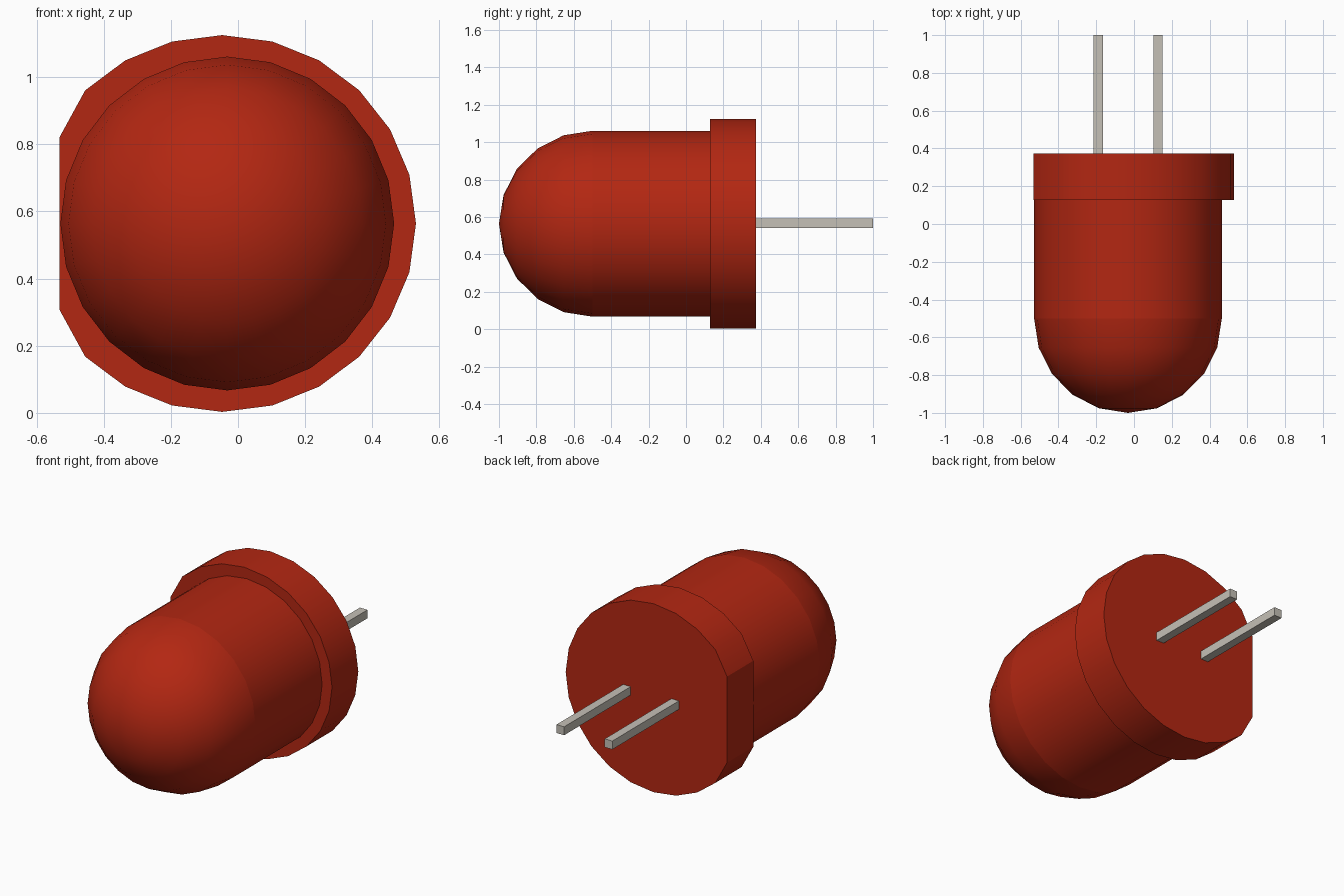
import bpy, bmesh
from math import sin, cos, tau, radians

cube = bpy.data.objects.get("Cube")
if cube:
    bpy.data.objects.remove(cube)

AXIS_Z = 0.564
SIDES = 24


def make_material(name, color, roughness):
    mat = bpy.data.materials.new(name)
    mat.use_nodes = True
    mat.diffuse_color = color
    shader = mat.node_tree.nodes["Principled BSDF"]
    shader.inputs["Base Color"].default_value = color
    shader.inputs["Roughness"].default_value = roughness
    return mat


red = make_material("red_plastic", (0.45, 0.02, 0.006, 1), 0.5)
metal = make_material("pin_metal", (0.56, 0.53, 0.47, 1), 0.5)


def finish(bm, name, mat, smooth=True):
    bmesh.ops.recalc_face_normals(bm, faces=bm.faces)
    for face in bm.faces:
        face.smooth = smooth
    mesh = bpy.data.meshes.new(name)
    bm.to_mesh(mesh)
    bm.free()
    mesh.materials.append(mat)
    obj = bpy.data.objects.new(name, mesh)
    bpy.context.collection.objects.link(obj)
    return obj


def bridge(bm, a, b):
    """Quads between two closed rings."""
    n = len(a)
    return [bm.faces.new((a[i], a[(i + 1) % n], b[(i + 1) % n], b[i])) for i in range(n)]


# Lens: straight barrel with a hemispherical nose
R, CX = 0.497, -0.032
bm = bmesh.new()


def ring(y, r):
    return [bm.verts.new((CX + r * cos(tau * i / SIDES), y, AXIS_Z + r * sin(tau * i / SIDES)))
            for i in range(SIDES)]


back = ring(0.2, R)
shoulder = ring(-0.5, R)
bridge(bm, back, shoulder)
bm.faces.new(back)
last = shoulder
for step in range(1, 5):
    a = radians(18 * step)
    nxt = ring(-0.5 - 0.5 * sin(a), R * cos(a))
    bridge(bm, last, nxt)
    last = nxt
tip = bm.verts.new((CX, -1.0, AXIS_Z))
for i in range(SIDES):
    bm.faces.new((last[i], last[(i + 1) % SIDES], tip))
# Crisp line where barrel meets nose, and around the back cap
for loop in (shoulder, back):
    for i in range(SIDES):
        bm.edges.get((loop[i], loop[(i + 1) % SIDES])).smooth = False
finish(bm, "lens", red)

# Flange: wide collar with one flat side
FX, RX, RZ, FLAT_X, FLAT_H = -0.047, 0.577, 0.561, -0.532, 0.256
outline = [(FX + RX * cos(tau * i / SIDES), AXIS_Z + RZ * sin(tau * i / SIDES))
           for i in range(-9, 10)]
outline = [(FLAT_X, AXIS_Z - FLAT_H)] + outline + [(FLAT_X, AXIS_Z + FLAT_H)]
bm = bmesh.new()
front = [bm.verts.new((x, 0.127, z)) for x, z in outline]
rear = [bm.verts.new((x, 0.374, z)) for x, z in outline]
bridge(bm, front, rear)
caps = [bm.faces.new(front), bm.faces.new(rear)]
for cap in caps:
    for edge in cap.edges:
        edge.smooth = False
for k in (0, -1):
    bm.edges.get((front[k], rear[k])).smooth = False
finish(bm, "flange", red)

# Two square wire pins
for name, x in (("right_pin", -0.19), ("left_pin", 0.127)):
    bm = bmesh.new()
    bmesh.ops.create_cube(bm, size=1)
    bmesh.ops.scale(bm, vec=(0.05, 0.65, 0.05), verts=bm.verts)
    bmesh.ops.translate(bm, vec=(x, 0.675, AXIS_Z + 0.002), verts=bm.verts)
    finish(bm, name, metal, smooth=False)
